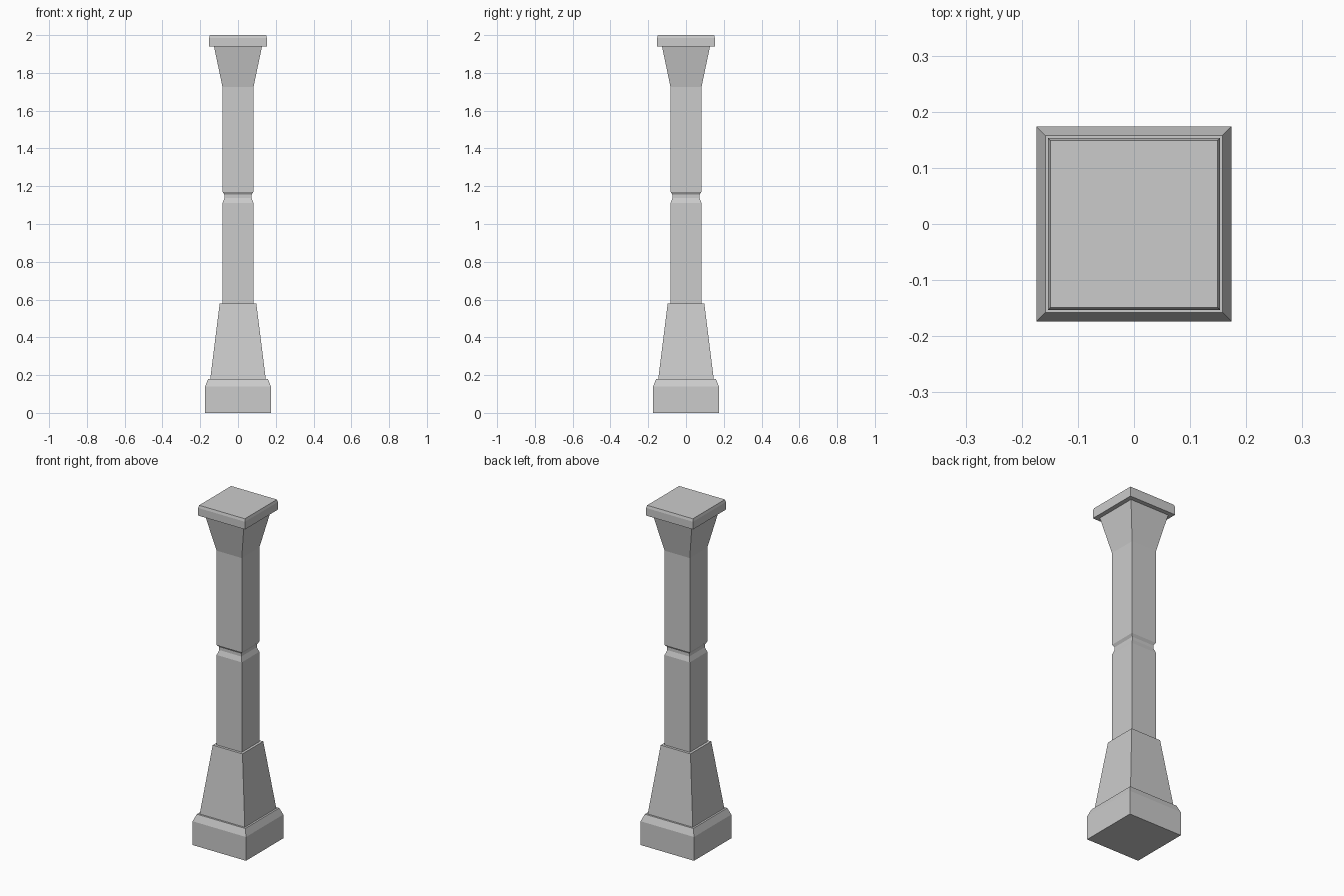
import bpy, bmesh

if "Cube" in bpy.data.objects:
    bpy.data.objects.remove(bpy.data.objects["Cube"])


def square_loft(name, profile):
    """Solid with square cross-sections; profile is a list of (half_width, z)."""
    bm = bmesh.new()
    rings = [[bm.verts.new((sx * h, sy * h, z))
              for sx, sy in ((-1, -1), (1, -1), (1, 1), (-1, 1))]
             for h, z in profile]
    for low, high in zip(rings, rings[1:]):
        for i in range(4):
            j = (i + 1) % 4
            bm.faces.new((low[i], low[j], high[j], high[i]))
    bm.faces.new(rings[0][::-1])
    bm.faces.new(rings[-1])
    mesh = bpy.data.meshes.new(name)
    bm.to_mesh(mesh)
    bm.free()
    obj = bpy.data.objects.new(name, mesh)
    bpy.context.collection.objects.link(obj)
    return obj


# Whole post as one stepped outline, from the ground up
square_loft("square_post", [
    # chamfered plinth
    (0.174, 0.0), (0.174, 0.14), (0.158, 0.18),
    # tapered pedestal
    (0.147, 0.18), (0.097, 0.58),
    # shaft with shallow groove
    (0.082, 0.58), (0.082, 1.11), (0.072, 1.138), (0.072, 1.155), (0.082, 1.17),
    # flared capital
    (0.082, 1.725), (0.127, 1.94),
    # cap slab with eased top edge
    (0.153, 1.94), (0.153, 1.985), (0.149, 2.0),
])
